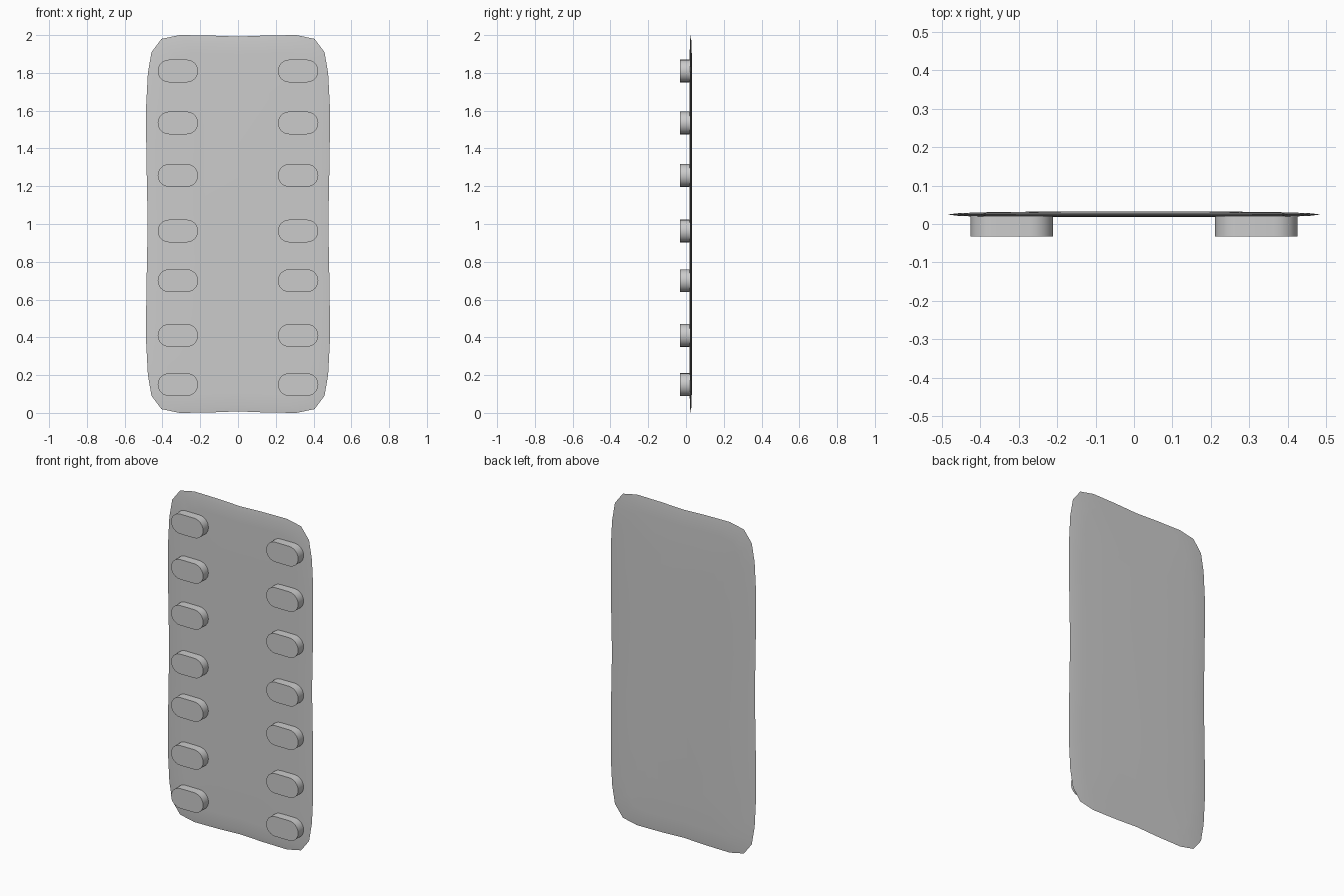
import bpy, bmesh, math

cube = bpy.data.objects.get("Cube")
if cube:
    bpy.data.objects.remove(cube, do_unlink=True)

grey = bpy.data.materials.new("neutral grey")
grey.use_nodes = True
grey.diffuse_color = (0.6, 0.6, 0.6, 1)
grey.node_tree.nodes["Principled BSDF"].inputs["Base Color"].default_value = (0.6, 0.6, 0.6, 1)


def finish(bm, name, angle):
    bmesh.ops.recalc_face_normals(bm, faces=bm.faces)
    mesh = bpy.data.meshes.new(name)
    bm.to_mesh(mesh)
    bm.free()
    mesh.materials.append(grey)
    obj = bpy.data.objects.new(name, mesh)
    bpy.context.collection.objects.link(obj)
    bpy.ops.object.select_all(action='DESELECT')
    obj.select_set(True)
    bpy.context.view_layer.objects.active = obj
    bpy.ops.object.shade_smooth_by_angle(angle=math.radians(angle))
    return obj


# Thin pillow-shaped board: quarter outline mirrored into a closed loop
quarter = [(0.478, 0), (0.483, 0.25), (0.486, 0.45), (0.486, 0.63), (0.477, 0.8),
           (0.458, 0.91), (0.405, 0.98), (0.31, 1), (0.15, 0.998), (0, 0.992)]
half = quarter + [(-x, z) for x, z in quarter[-2::-1]]
outline = half + [(x, -z) for x, z in half[-2:0:-1]]

bm = bmesh.new()


def ring(scale, y):
    # equal inset on all sides keeps the rim an even width
    inset = (1 - scale) * 0.486
    return [bm.verts.new((x * scale, y, 1 + z * (1 - inset))) for x, z in outline]


def bridge(a, b):
    for i in range(len(a)):
        j = (i + 1) % len(a)
        bm.faces.new((a[i], a[j], b[j], b[i]))


rim = ring(1, 0.025)
for profile in ([(0.93, 0.0205), (0.8, 0.0195), (0.4, 0.018)],
                [(0.93, 0.0285), (0.8, 0.0305), (0.4, 0.033)]):
    last = rim
    for scale, y in profile:
        new = ring(scale, y)
        bridge(last, new)
        last = new
    bm.faces.new(last)
finish(bm, "board", 40)

# Two columns of stadium-shaped pegs on the front
PEG_HEIGHTS = (0.15, 0.41, 0.70, 0.963, 1.257, 1.535, 1.81)
RADIUS, REACH, STEPS = 0.06, 0.047, 12
for side, label in ((1, "left"), (-1, "right")):
    for row, height in enumerate(PEG_HEIGHTS, 1):
        bm = bmesh.new()
        verts = []
        for end in (1, -1):
            for k in range(STEPS + 1):
                a = math.pi * (k / STEPS - 0.5)
                verts.append(bm.verts.new((
                    side * 0.318 + end * (REACH + RADIUS * math.cos(a)),
                    0.023, height + end * RADIUS * math.sin(a))))
        cap = bm.faces.new(verts)
        front = bmesh.ops.extrude_face_region(bm, geom=[cap])["geom"]
        bmesh.ops.translate(bm, vec=(0, -0.055, 0),
                            verts=[v for v in front if isinstance(v, bmesh.types.BMVert)])
        finish(bm, f"{label}_peg_{row}", 30)
